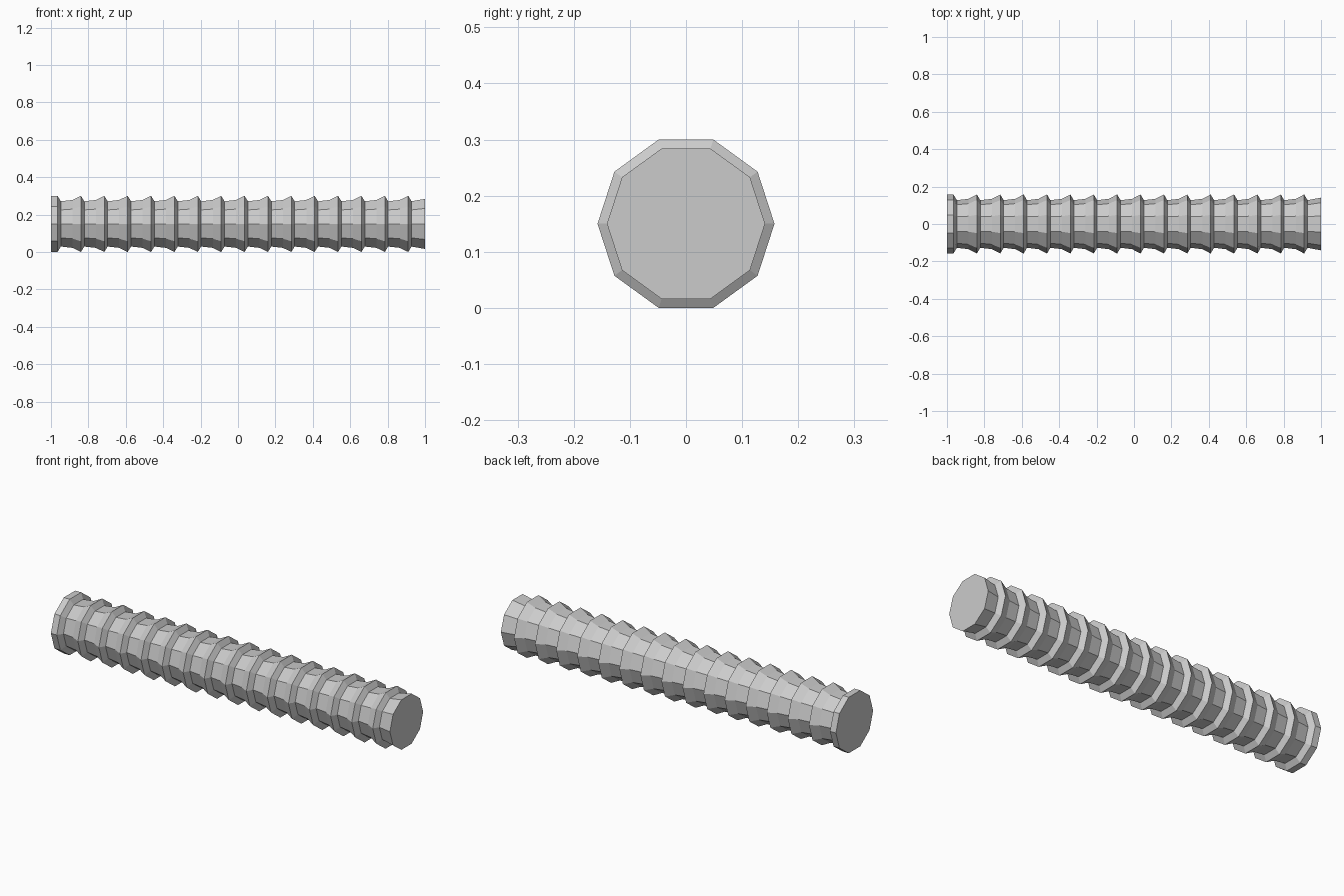
import bpy, bmesh, math

if "Cube" in bpy.data.objects:
    bpy.data.objects.remove(bpy.data.objects["Cube"])

SIDES, PITCH, FIRST = 10, 0.125, -0.965
K = 1 / math.cos(math.pi / SIDES)   # apothem to corner radius

# Profile along x: (x, apothem); end flange, then repeating flared ribs
profile = [(-1.0, 0.15), (FIRST, 0.15)]
for i in range(16):
    x = FIRST + i * PITCH
    profile += [(x + 0.018, 0.121), (x + 0.08, 0.128), (x + PITCH, 0.15)]
profile = [p for p in profile if p[0] < 0.99] + [(1.0, 0.134)]

bm = bmesh.new()
rings = []
for x, a in profile:
    rings.append([bm.verts.new((x, a * K * math.cos(2 * math.pi * j / SIDES),
                                0.15 + a * K * math.sin(2 * math.pi * j / SIDES)))
                  for j in range(SIDES)])
for r, s in zip(rings, rings[1:]):
    for j in range(SIDES):
        k = (j + 1) % SIDES
        bm.faces.new((r[j], r[k], s[k], s[j]))
# End caps
bm.faces.new(rings[0])
bm.faces.new(rings[-1])
bmesh.ops.recalc_face_normals(bm, faces=bm.faces)

mesh = bpy.data.meshes.new("ribbed_rod")
bm.to_mesh(mesh)
bm.free()
mat = bpy.data.materials.new("light grey")
mat.diffuse_color = (0.6, 0.6, 0.6, 1)
mat.use_nodes = True
mat.node_tree.nodes["Principled BSDF"].inputs["Base Color"].default_value = mat.diffuse_color
mesh.materials.append(mat)
rod = bpy.data.objects.new("ribbed_rod", mesh)
bpy.context.collection.objects.link(rod)
